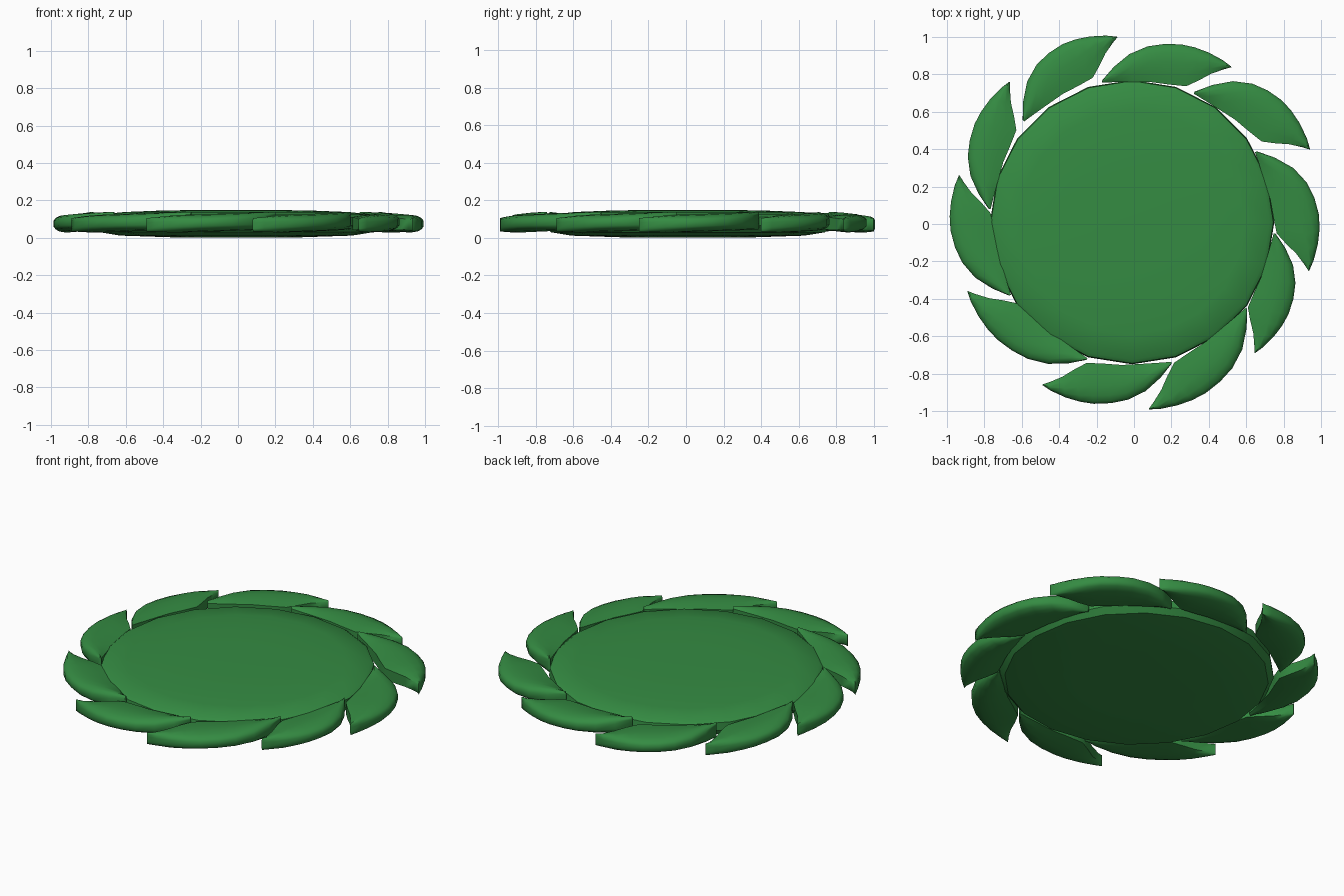
import bpy, bmesh, math
from mathutils import Vector

if "Cube" in bpy.data.objects:
    bpy.data.objects.remove(bpy.data.objects["Cube"])

green = bpy.data.materials.new("green")
green.diffuse_color = (0.035, 0.26, 0.055, 1)
green.use_nodes = True
green.node_tree.nodes["Principled BSDF"].inputs["Base Color"].default_value = green.diffuse_color


def finish(name, bm, angle):
    bmesh.ops.recalc_face_normals(bm, faces=bm.faces)
    me = bpy.data.meshes.new(name)
    bm.to_mesh(me)
    bm.free()
    ob = bpy.data.objects.new(name, me)
    bpy.context.collection.objects.link(ob)
    me.materials.append(green)
    bpy.ops.object.select_all(action='DESELECT')
    ob.select_set(True)
    bpy.context.view_layer.objects.active = ob
    bpy.ops.object.shade_smooth_by_angle(angle=math.radians(angle))
    return ob


def skin(rings, bm):
    # bridge closed rings of points and cap both ends
    vs = [[bm.verts.new(p) for p in r] for r in rings]
    n = len(vs[0])
    for a, b in zip(vs, vs[1:]):
        for i in range(n):
            j = (i + 1) % n
            bm.faces.new((a[i], a[j], b[j], b[i]))
    bm.faces.new(vs[0])
    bm.faces.new(vs[-1])


# Central disc: slightly domed, 20 sides
profile = [(0.35, 0.003), (0.62, 0.012), (0.73, 0.03), (0.76, 0.065),
           (0.755, 0.11), (0.735, 0.124), (0.6, 0.138), (0.4, 0.146), (0.2, 0.149)]
SIDES = 20
bm = bmesh.new()
skin([[(-0.01 + r * math.cos(2 * math.pi * i / SIDES),
        0.01 + r * math.sin(2 * math.pi * i / SIDES), z) for i in range(SIDES)]
      for r, z in profile], bm)
finish("disc", bm, 30)

# Leaf outline stations: distance from tip, outer offset, inner offset
stations = [(0.0, 0.002, -0.002), (0.04, 0.045, -0.008), (0.11, 0.1, -0.024),
            (0.18, 0.14, -0.052), (0.25, 0.167, -0.075), (0.34, 0.181, -0.055),
            (0.43, 0.178, -0.032), (0.53, 0.145, -0.02), (0.62, 0.08, -0.01),
            (0.69, 0.008, -0.003)]
# Cross-section: fraction from outer to inner edge, half thickness
section = [(0, 0.016), (0.06, 0.03), (0.2, 0.042), (0.45, 0.047),
           (0.75, 0.042), (1, 0.033)]

# Leaves: tip x, y; base x, y; bulge
leaves = [(-0.09, 1.0, -0.59, 0.55, 1.0), (0.52, 0.84, -0.17, 0.76, 0.9),
          (0.94, 0.40, 0.32, 0.70, 1.02), (0.935, -0.25, 0.65, 0.385, 1.03),
          (0.645, -0.69, 0.75, -0.05, 0.87), (0.08, -0.99, 0.6, -0.45, 0.95),
          (-0.49, -0.86, 0.2, -0.74, 0.88), (-0.89, -0.36, -0.25, -0.72, 0.88),
          (-0.935, 0.26, -0.66, -0.38, 0.95), (-0.665, 0.76, -0.77, 0.08, 0.9)]

for k, (tx, ty, bx, by, bulge) in enumerate(leaves):
    tip, base = Vector((tx, ty)), Vector((bx, by))
    d = (base - tip) / 0.69
    out = Vector((d.y, -d.x)).normalized()
    bm = bmesh.new()
    rings = []
    for s, o, i in stations:
        zc = 0.07 + 0.022 * s / 0.69
        thick = 0.75 + 0.25 * min(1, s / 0.15)
        def pt(u, h):
            p = tip + d * s + out * (o * bulge * (1 - u) + i * u)
            return (p.x, p.y, zc + h * thick)
        rings.append([pt(u, h) for u, h in section] +
                     [pt(u, -h) for u, h in reversed(section)])
    skin(rings, bm)
    finish(f"leaf_{k + 1}", bm, 50)
